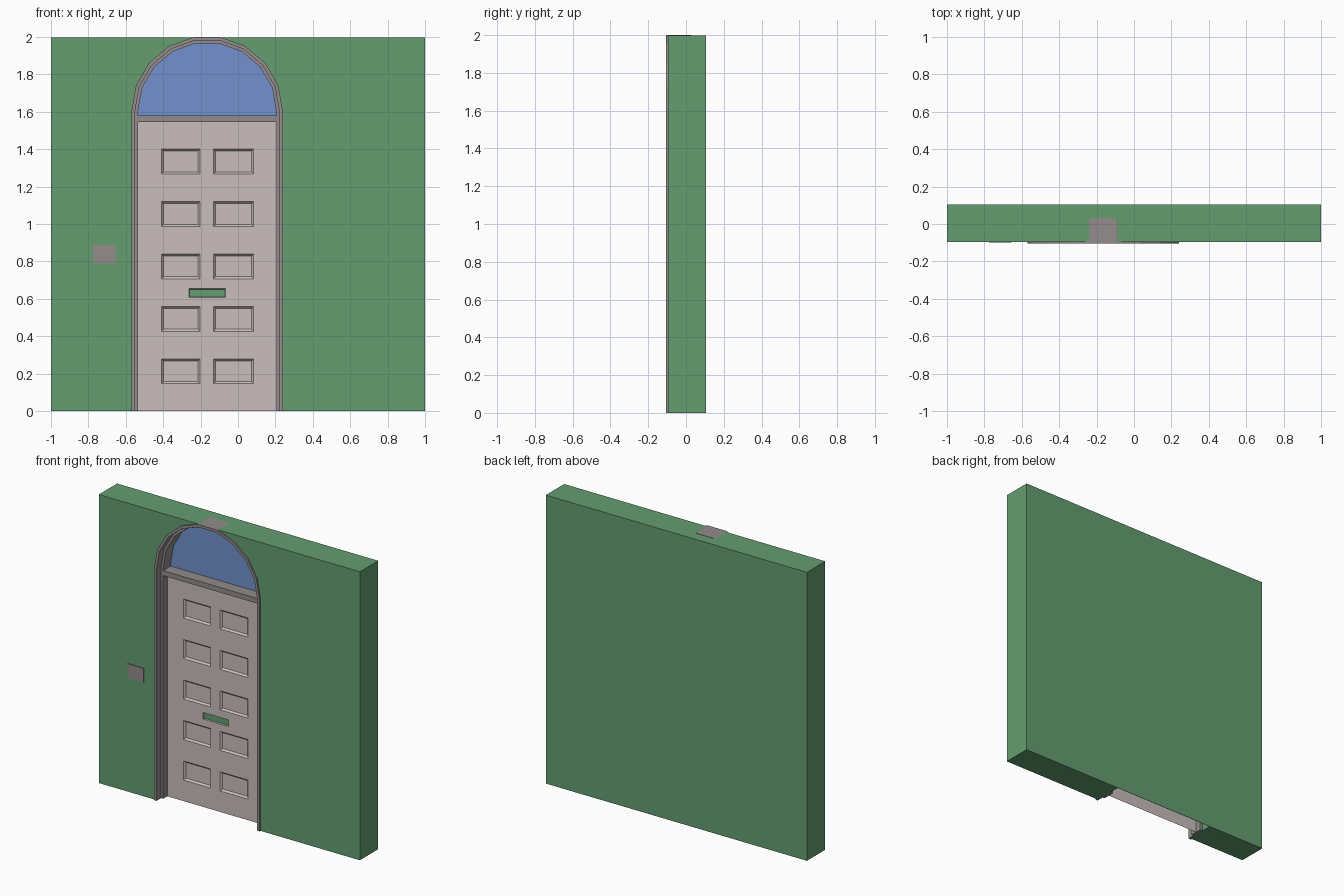
import bpy, bmesh, math

if "Cube" in bpy.data.objects:
    bpy.data.objects.remove(bpy.data.objects["Cube"])

CX, CZ = -0.165, 1.6012      # arch centre
SEG = 9                      # facets in the half circle
FRONT, BACK = -0.095, 0.105  # wall faces


def material(name, rgb):
    m = bpy.data.materials.new(name)
    m.diffuse_color = (*rgb, 1)
    m.use_nodes = True
    m.node_tree.nodes["Principled BSDF"].inputs["Base Color"].default_value = m.diffuse_color
    return m


GREEN = material("wall_green", (0.127, 0.337, 0.162))
TRIM = material("trim_grey", (0.292, 0.262, 0.262))
DOOR = material("door_pale", (0.584, 0.515, 0.503))
GLASS = material("glass_blue", (0.171, 0.283, 0.610))


def finish(bm, name, *mats):
    bmesh.ops.remove_doubles(bm, verts=bm.verts, dist=1e-6)
    me = bpy.data.meshes.new(name)
    bm.to_mesh(me)
    bm.free()
    ob = bpy.data.objects.new(name, me)
    bpy.context.collection.objects.link(ob)
    for m in mats:
        me.materials.append(m)
    return ob


def extrude_profile(name, pts, y0, y1, mat):
    """Solid from an outline in x,z, running from y0 to y1."""
    bm = bmesh.new()
    a = [bm.verts.new((x, y0, z)) for x, z in pts]
    b = [bm.verts.new((x, y1, z)) for x, z in pts]
    n = len(pts)
    bm.faces.new(a)
    bm.faces.new(b[::-1])
    for i in range(n):
        j = (i + 1) % n
        bm.faces.new((a[j], a[i], b[i], b[j]))
    bmesh.ops.recalc_face_normals(bm, faces=bm.faces)
    return finish(bm, name, mat)


def rect(x0, x1, z0, z1):
    return [(x0, z0), (x1, z0), (x1, z1), (x0, z1)]


def arch(r, base=0.0):
    """Open path: right foot, over the faceted arch, left foot."""
    arc = [(CX + r * math.cos(math.pi * i / SEG), CZ + r * math.sin(math.pi * i / SEG))
           for i in range(SEG + 1)]
    return [(CX + r, base)] + arc + [(CX - r, base)]


def sweep_frame(name, r_out, r_in, y0, y1):
    """Rectangular section carried round the arch path."""
    bm = bmesh.new()
    rings = []
    for (xo, zo), (xi, zi) in zip(arch(r_out), arch(r_in)):
        rings.append([bm.verts.new(c) for c in
                      ((xo, y0, zo), (xi, y0, zi), (xi, y1, zi), (xo, y1, zo))])
    for a, b in zip(rings, rings[1:]):
        for k in range(4):
            m = (k + 1) % 4
            bm.faces.new((a[k], a[m], b[m], b[k]))
    bm.faces.new(rings[0])
    bm.faces.new(rings[-1][::-1])
    bmesh.ops.recalc_face_normals(bm, faces=bm.faces)
    return finish(bm, name, TRIM)


# wall with the arched notch, closed behind by a thin full sheet
TOP = 1.998
outline = [(-1, 0), (-1, TOP), (1, TOP), (1, 0)] + arch(0.39)
extrude_profile("wall", outline, FRONT, BACK - 0.002, GREEN)
extrude_profile("wall_back", rect(-1, 1, 0, TOP), BACK - 0.002, BACK, GREEN)

# stepped door frame, transom and fanlight
sweep_frame("outer_casing", 0.405, 0.386, -0.105, 0.03)
sweep_frame("inner_jamb", 0.387, 0.37, -0.055, 0.03)
extrude_profile("transom", rect(-0.536, 0.206, 1.545, 1.58), -0.055, 0.03, TRIM)
extrude_profile("fanlight", arch(0.372, 1.575), 0.027, 0.03, GLASS)

# door leaf: grid sheet with recessed panels and a letter slot
cols = [(-0.41, -0.203), (-0.13, 0.083)]
rows = [(0.146 + 0.2805 * i, 0.278 + 0.2805 * i) for i in range(5)]
slot = (-0.262, -0.066, 0.608, 0.654)
panels = [(*c, *r) for c in cols for r in rows]
xs = sorted([-0.535, 0.205, slot[0], slot[1]] + [v for c in cols for v in c])
zs = sorted([0, 1.545, slot[2], slot[3]] + [v for r in rows for v in r])
bm = bmesh.new()
grid = [[bm.verts.new((x, -0.01, z)) for x in xs] for z in zs]
for lo, hi in zip(grid, grid[1:]):
    for i in range(len(xs) - 1):
        bm.faces.new((lo[i], lo[i + 1], hi[i + 1], hi[i]))


def merged(box):
    x0, x1, z0, z1 = box
    fs = [f for f in bm.faces
          if x0 < f.calc_center_median().x < x1 and z0 < f.calc_center_median().z < z1]
    return bmesh.ops.dissolve_faces(bm, faces=fs)["region"][0] if len(fs) > 1 else fs[0]


def recess(face, width, depth):
    bmesh.ops.inset_individual(bm, faces=[face], thickness=width, use_even_offset=True)
    bmesh.ops.translate(bm, verts=face.verts, vec=(0, depth, 0))


for box in panels:
    recess(merged(box), 0.011, 0.012)
hole = merged(slot)
recess(hole, 0.003, 0.008)
hole.material_index = 1
finish(bm, "door", DOOR, GREEN)

# small plate on the wall beside the door
extrude_profile("wall_plate", rect(-0.775, -0.655, 0.79, 0.888), -0.1, FRONT, TRIM)
